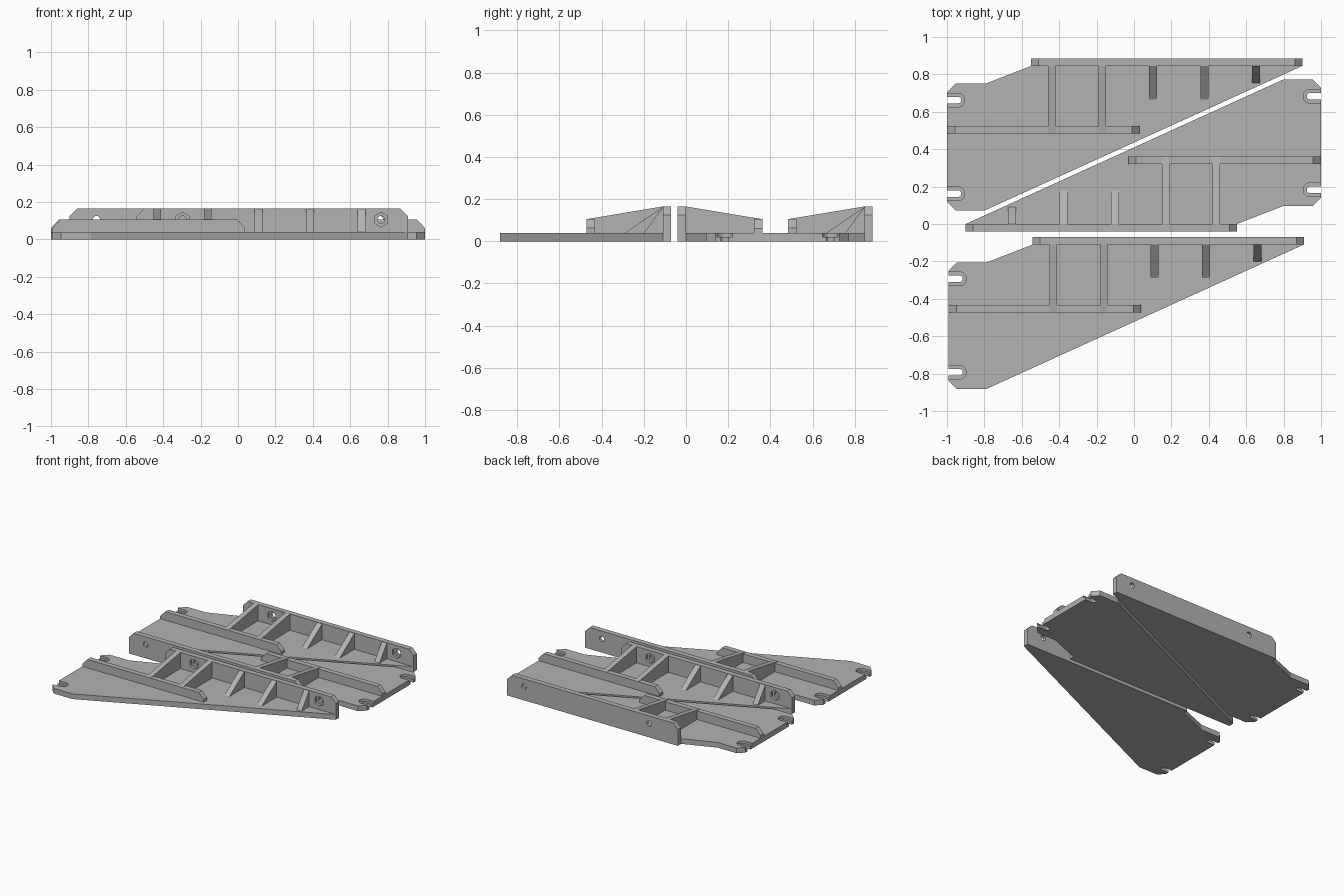
import bpy, bmesh, math
from mathutils import Matrix

if "Cube" in bpy.data.objects:
    bpy.data.objects.remove(bpy.data.objects["Cube"])

grey = bpy.data.materials.new("light grey")
grey.diffuse_color = (0.45, 0.45, 0.45, 1)
grey.use_nodes = True
grey.node_tree.nodes["Principled BSDF"].inputs["Base Color"].default_value = grey.diffuse_color


def prism(name, outline, axis, lo, hi):
    """Extrude a 2D outline along one axis from lo to hi."""
    place = {'x': lambda a, b, t: (t, a, b),
             'y': lambda a, b, t: (a, t, b),
             'z': lambda a, b, t: (a, b, t)}[axis]
    bm = bmesh.new()
    low = [bm.verts.new(place(a, b, lo)) for a, b in outline]
    high = [bm.verts.new(place(a, b, hi)) for a, b in outline]
    bm.faces.new(low)
    bm.faces.new(high)
    n = len(outline)
    for i in range(n):
        j = (i + 1) % n
        bm.faces.new((low[i], low[j], high[j], high[i]))
    bmesh.ops.recalc_face_normals(bm, faces=bm.faces)
    mesh = bpy.data.meshes.new(name)
    bm.to_mesh(mesh)
    bm.free()
    mesh.materials.append(grey)
    ob = bpy.data.objects.new(name, mesh)
    bpy.context.collection.objects.link(ob)
    return ob


def cut(ob, cutters):
    """Subtract the cutters, bake the result and discard them."""
    for c in cutters:
        c.hide_render = True
        m = ob.modifiers.new("cut", 'BOOLEAN')
        m.operation, m.solver, m.object = 'DIFFERENCE', 'EXACT', c
    dg = bpy.context.evaluated_depsgraph_get()
    mesh = bpy.data.meshes.new_from_object(ob.evaluated_get(dg))
    ob.modifiers.clear()
    ob.data = mesh
    for c in cutters:
        bpy.data.objects.remove(c)


def ring(cx, cy, r, n, start=0.0, sweep=2 * math.pi, closed=True):
    steps = n if closed else n - 1
    return [(cx + r * math.cos(start + sweep * i / steps),
             cy + r * math.sin(start + sweep * i / steps)) for i in range(n)]


def slot(y, r):
    """Open-ended slot outline with a round inner end."""
    return [(-1.05, y - r)] + ring(-0.942, y, r, 13, -math.pi / 2, math.pi, False) + [(-1.05, y + r)]


T, H, RAIL = 0.04, 0.165, 0.105      # plate, wall and rail heights
Y0, Y1 = 0.845, 0.885                # wall inner and outer faces

# Base plate with two stepped mounting slots
plate = prism("base_plate", [(-1, 0.705), (-0.955, 0.75), (-0.795, 0.75), (-0.55, Y0),
                             (0.9, Y0), (-0.797, 0.073), (-0.955, 0.073), (-1, 0.118)], 'z', 0, T)
cutters = []
for y in (0.162, 0.662):
    cutters.append(prism("slot_cutter", slot(y, 0.018), 'z', -0.05, 0.1))
    cutters.append(prism("slot_step_cutter", slot(y, 0.037), 'z', 0.021, 0.1))
cut(plate, cutters)

# Upright wall with bolt holes and hexagonal nut pockets
wall = prism("side_wall", [(-0.55, 0), (0.9, 0), (0.9, H - 0.04), (0.86, H),
                           (-0.51, H), (-0.55, H - 0.04)], 'y', Y0, Y1)
cutters = []
for x in (-0.305, 0.757):
    cutters.append(prism("bolt_cutter", ring(x, 0.105, 0.02, 20), 'y', 0.8, 0.95))
    cutters.append(prism("nut_cutter", ring(x, 0.105, 0.039, 6, math.pi / 6), 'y', 0.8, 0.863))
cut(wall, cutters)

# Long rail with sloped ends
rail = prism("long_rail", [(-1, T), (0.03, T), (0.03, 0.062), (-0.012, RAIL),
                           (-0.957, RAIL), (-1, 0.06)], 'y', 0.483, 0.523)
parts = [plate, wall, rail]

# Sloped ribs joining the wall and the rail
for x in (-0.46, -0.19):
    parts.append(prism("cross_rib", [(0.484, T), (Y0, T), (Y0, H), (0.484, RAIL)], 'x', x, x + 0.04))

# Triangular gussets along the wall
for x, y in ((0.08, 0.665), (0.355, 0.665), (0.63, 0.755)):
    parts.append(prism("gusset", [(y, T), (Y0, T), (Y0, H - 0.003)], 'x', x, x + 0.043))

# Two more brackets: one turned around to nest, one in front
turned = Matrix.Translation((0, 0.845, 0)) @ Matrix.Rotation(math.pi, 4, 'Z')
front = Matrix.Translation((0.008, -0.955, 0))
for label, matrix in (("turned", turned), ("front", front)):
    for ob in parts:
        dup = bpy.data.objects.new(f"{label}_{ob.name}", ob.data)
        dup.matrix_world = matrix
        bpy.context.collection.objects.link(dup)
